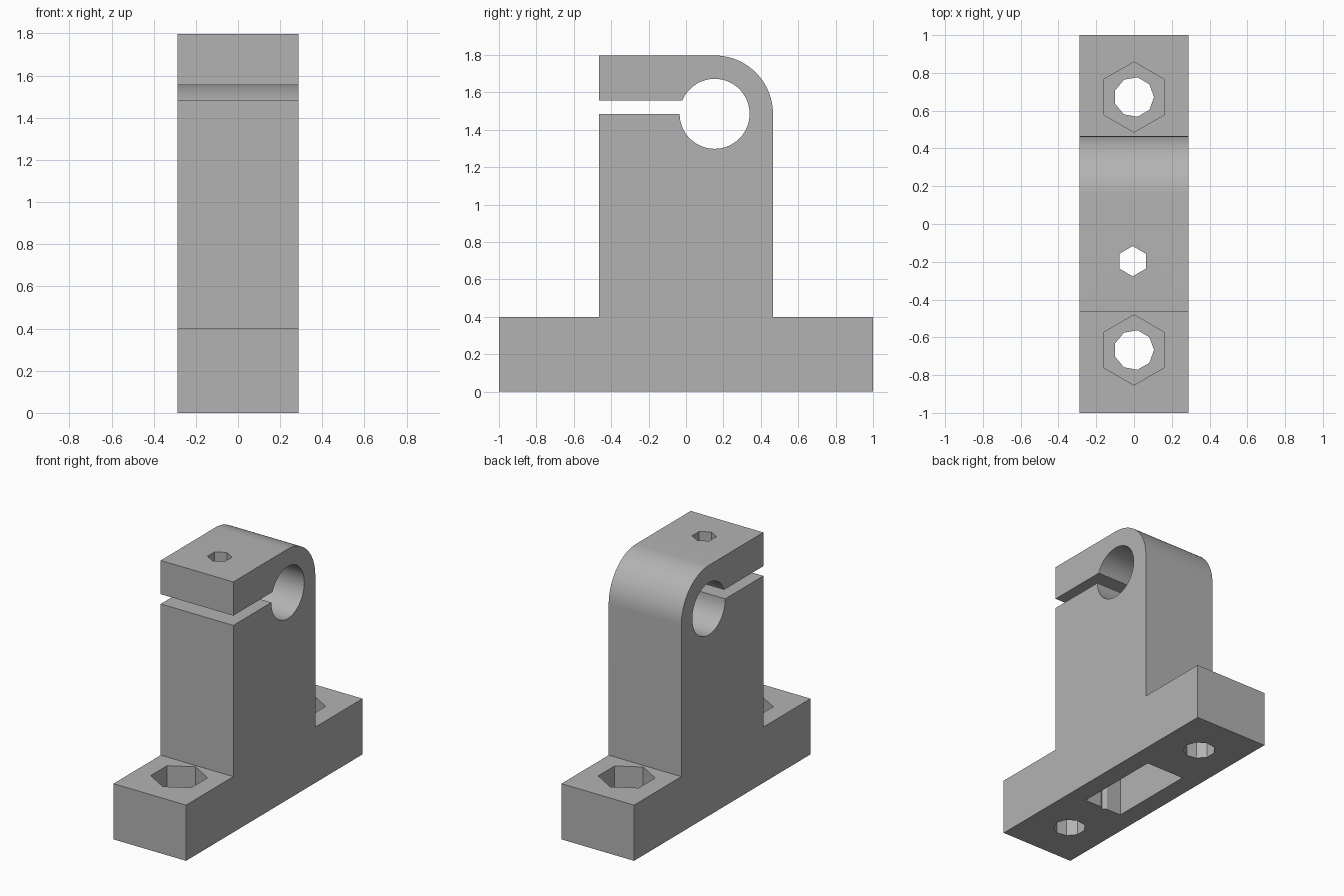
import bpy, bmesh
from math import pi, cos, sin, asin, radians

if "Cube" in bpy.data.objects:
    bpy.data.objects.remove(bpy.data.objects["Cube"])

HALF_W, BODY_Y, BASE_H, TOP = 0.288, 0.465, 0.4, 1.795
BORE_Y, BORE_Z, BORE_R, OUTER_R = 0.153, 1.485, 0.187, 0.312
SLOT_H = 0.07

grey = bpy.data.materials.new("plain_grey")
grey.use_nodes = True
colour = (0.45, 0.45, 0.45, 1)
grey.diffuse_color = colour
grey.node_tree.nodes["Principled BSDF"].inputs["Base Color"].default_value = colour


def arc(radius, start, end, steps):
    angles = [start + (end - start) * i / steps for i in range(steps + 1)]
    return [(BORE_Y + radius * cos(a), BORE_Z + radius * sin(a)) for a in angles]


def prism(name, points, depth):
    """Extrude a closed outline of 3D points along a vector."""
    bm = bmesh.new()
    face = bm.faces.new([bm.verts.new(p) for p in points])
    top = bmesh.ops.extrude_face_region(bm, geom=[face])["geom"]
    bmesh.ops.translate(bm, vec=depth, verts=[v for v in top if isinstance(v, bmesh.types.BMVert)])
    bmesh.ops.recalc_face_normals(bm, faces=bm.faces)
    mesh = bpy.data.meshes.new(name)
    bm.to_mesh(mesh)
    bm.free()
    mesh.materials.append(grey)
    obj = bpy.data.objects.new(name, mesh)
    bpy.context.collection.objects.link(obj)
    return obj


def hole(name, x, y, radius, sides, z0, z1, turn=0.0):
    ring = [(x + radius * cos(turn + 2 * pi * i / sides),
             y + radius * sin(turn + 2 * pi * i / sides), z0) for i in range(sides)]
    return prism(name, ring, (0, 0, z1 - z0))


# Side outline: foot, upright, rounded back, clamp lip, slot and shaft bore
slot_angle = pi - asin(SLOT_H / BORE_R)
outline = [(-1, 0), (1, 0), (1, BASE_H), (BODY_Y, BASE_H)]
outline += arc(OUTER_R, 0, pi / 2, 24)
outline += [(-BODY_Y, BORE_Z + OUTER_R), (-BODY_Y, BORE_Z + SLOT_H)]
outline += arc(BORE_R, slot_angle, -pi, 64)
outline += [(-BODY_Y, BORE_Z), (-BODY_Y, BASE_H), (-1, BASE_H)]
support = prism("shaft_support", [(-HALF_W, y, z) for y, z in outline], (2 * HALF_W, 0, 0))

# Mounting screw holes with hexagonal recesses at both ends of the foot
cutters = []
for end, y in (("front", -0.667), ("back", 0.672)):
    cutters.append(hole(end + "_screw_hole", 0, y, 0.106, 9, -0.1, 0.3))
    cutters.append(hole(end + "_hex_recess", 0, y, 0.186, 6, 0.2, 0.6, pi / 2))

# Clamp screw hole, its nut shaft, and the pocket under the upright
cutters.append(hole("clamp_screw_hole", -0.007, -0.197, 0.08, 6, 0.5, 2, pi / 2))
cutters.append(hole("clamp_nut_shaft", -0.007, -0.197, 0.139, 6, -0.1, 1.1, pi / 2))
pocket = [(-0.15, -0.32, -0.1), (0.15, -0.32, -0.1), (0.15, 0.32, -0.1), (-0.15, 0.32, -0.1)]
cutters.append(prism("underside_pocket", pocket, (0, 0, 1.05)))

for cutter in cutters:
    cut = support.modifiers.new(cutter.name, 'BOOLEAN')
    cut.operation, cut.solver, cut.object = 'DIFFERENCE', 'EXACT', cutter

# Bake the cuts and remove the cutters
bpy.context.view_layer.update()
final = bpy.data.meshes.new_from_object(support.evaluated_get(bpy.context.evaluated_depsgraph_get()))
support.modifiers.clear()
support.data = final
for cutter in cutters:
    bpy.data.objects.remove(cutter)

# Smooth the rounded back and bore, keep other edges sharp
bpy.ops.object.select_all(action='DESELECT')
support.select_set(True)
bpy.context.view_layer.objects.active = support
bpy.ops.object.shade_smooth_by_angle(angle=radians(25))
